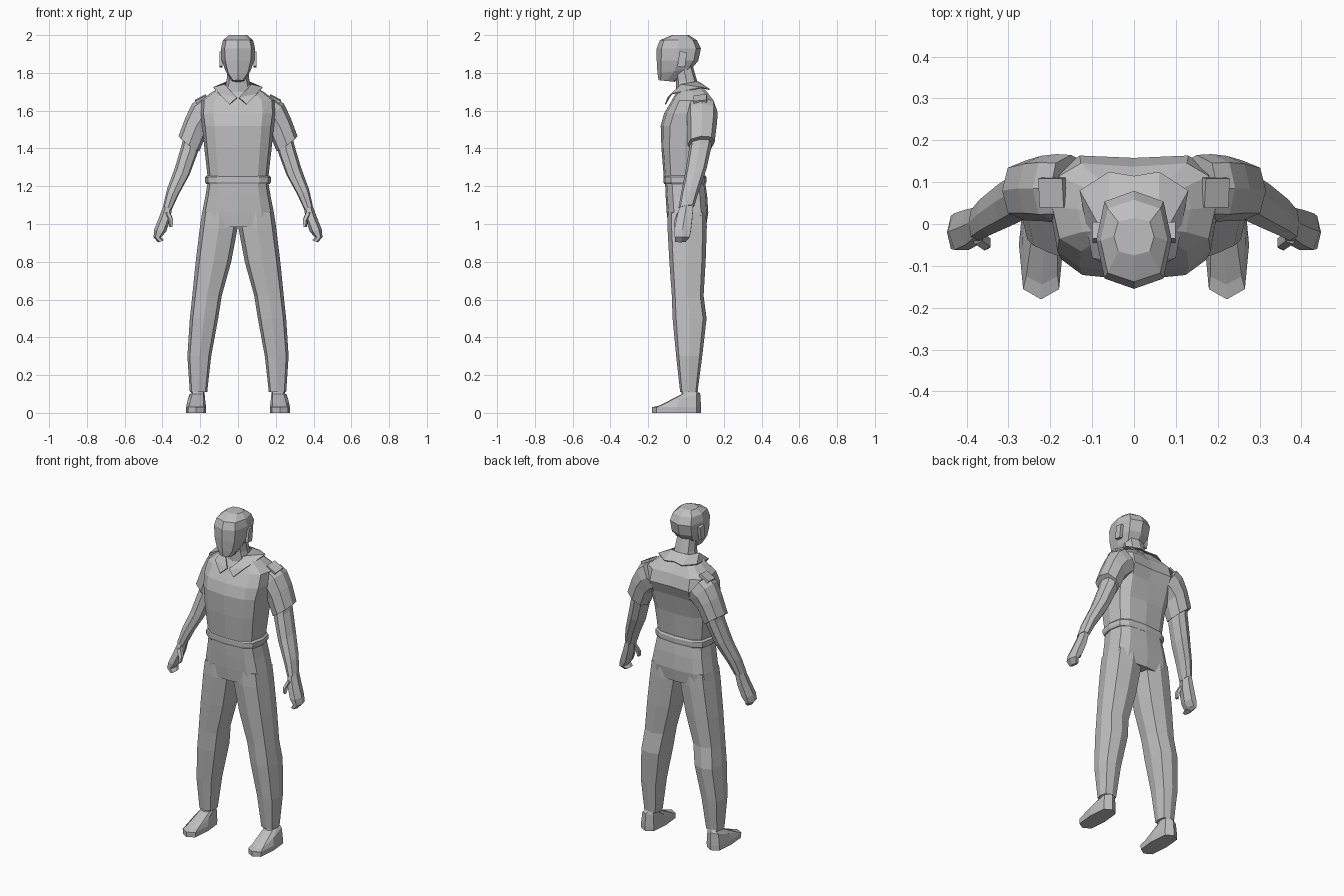
import bpy, bmesh, math
from mathutils import Vector

grey = bpy.data.materials.new("plain_grey")
grey.diffuse_color = (0.52, 0.52, 0.52, 1)


def finish(name, bm, mirror=False):
    bmesh.ops.recalc_face_normals(bm, faces=bm.faces)
    me = bpy.data.meshes.new(name)
    bm.to_mesh(me)
    bm.free()
    me.materials.append(grey)
    ob = bpy.data.objects.new(name, me)
    bpy.context.collection.objects.link(ob)
    if mirror:
        ob.modifiers.new("mirror", "MIRROR")
    return ob


def tube(name, rows, n=8, e=0.8, mirror=False):
    """Loft through rows of (x, y, z, half width, half depth, side tilt, front tilt)."""
    bm = bmesh.new()
    rings = []
    for row in rows:
        x, y, z, w, d, a, b = (list(row) + [0, 0])[:7]
        a, b = math.radians(a), math.radians(b)
        u = Vector((math.cos(a), 0, math.sin(a))) * w
        v = Vector((0, math.cos(b), math.sin(b))) * d
        ring = []
        for i in range(n):
            t = 2 * math.pi * i / n
            c, s = round(math.cos(t), 6), round(math.sin(t), 6)
            c = math.copysign(abs(c) ** e, c)
            s = math.copysign(abs(s) ** e, s)
            ring.append(bm.verts.new(Vector((x, y, z)) + u * c + v * s))
        rings.append(ring)
    for r0, r1 in zip(rings, rings[1:]):
        for i in range(n):
            j = (i + 1) % n
            bm.faces.new((r0[i], r0[j], r1[j], r1[i]))
    bm.faces.new(rings[0])
    bm.faces.new(rings[-1])
    return finish(name, bm, mirror)


def box(name, loc, size, rot, mirror=True):
    bm = bmesh.new()
    bmesh.ops.create_cube(bm, size=1)
    bmesh.ops.scale(bm, vec=size, verts=bm.verts)
    for ang, axis in zip(rot, "XYZ"):
        from_axis = {"X": (1, 0, 0), "Y": (0, 1, 0), "Z": (0, 0, 1)}[axis]
        q = Vector(from_axis)
        from mathutils import Matrix
        bmesh.ops.rotate(bm, verts=bm.verts, matrix=Matrix.Rotation(math.radians(ang), 3, q))
    bmesh.ops.translate(bm, vec=loc, verts=bm.verts)
    return finish(name, bm, mirror)


# Head, tapering to a narrow chin
tube("head", [
    (0, -.102, 1.757, .034, .043, 0, -6),
    (0, -.06, 1.81, .066, .092, 0, 8),
    (0, -.045, 1.865, .086, .11),
    (0, -.038, 1.93, .09, .117),
    (0, -.04, 1.973, .08, .098),
    (0, -.03, 2.0, .048, .045)], e=0.7)
box("ear", (.09, -.02, 1.872), (.018, .04, .08), (-8, 0, 0))
tube("neck", [
    (0, .012, 1.70, .075, .065),
    (0, .002, 1.76, .06, .056),
    (0, -.015, 1.84, .055, .05)])

# Shirt body, with a spine valley between the shoulder blades
shirt = tube("shirt_body", [
    (0, -.01, 1.24, .16, .107),
    (0, -.008, 1.40, .178, .122),
    (0, .008, 1.52, .19, .142),
    (0, .03, 1.585, .2, .146),
    (0, .04, 1.655, .195, .115),
    (0, .035, 1.70, .135, .083),
    (0, .025, 1.735, .075, .06)], n=12, e=0.62)
for v in shirt.data.vertices:
    if abs(v.co.x) < .01 and v.co.y > .08 and v.co.z > 1.45:
        v.co.y -= .018

# Open collar: an upper edge around the neck and a flared lower edge
inner = [(0, .065, 1.755), (.06, .055, 1.755), (.072, -.025, 1.74), (.006, -.098, 1.67)]
outer = [(0, .115, 1.72), (.06, .125, 1.715), (.13, .08, 1.725), (.1, -.08, 1.69), (.045, -.112, 1.635)]
bm = bmesh.new()
a = [bm.verts.new(p) for p in inner]
b = [bm.verts.new(p) for p in outer]
for i in range(3):
    bm.faces.new((a[i], b[i], b[i + 1], a[i + 1]))
bm.faces.new((a[3], b[3], b[4]))
collar = finish("collar", bm, True)
collar.modifiers.new("thickness", "SOLIDIFY").thickness = .006

# Shoulder straps and sleeves
box("shoulder_strap", (.195, .075, 1.662), (.065, .07, .016), (6, 28, 0))
tube("sleeve", [
    (.15, .085, 1.60, .085, .08, 55, 0),
    (.185, .085, 1.575, .085, .082, 48, 0),
    (.222, .085, 1.52, .072, .078, 40, 4),
    (.26, .08, 1.425, .068, .072, 36, 6)], mirror=True)

# Arms and hands
tube("arm", [
    (.247, .082, 1.45, .05, .06, 36, 5),
    (.255, .075, 1.40, .048, .06, 30, 8),
    (.295, .052, 1.28, .043, .058, 26, 12),
    (.345, .022, 1.17, .034, .05, 25, 12),
    (.372, .002, 1.09, .025, .042, 20, 8)], mirror=True)
tube("hand", [
    (.372, .002, 1.09, .024, .042, 20, 8),
    (.388, -.008, 1.03, .03, .048, 15, 5),
    (.412, -.018, .965, .032, .05, 10, 0),
    (.427, -.02, .93, .02, .045, 0, 0),
    (.408, -.03, .908, .016, .032, -20, 0)], n=6, e=0.9, mirror=True)
tube("thumb", [
    (.375, -.03, 1.065, .016, .02, 0, 20),
    (.355, -.045, 1.02, .015, .018, 0, 10),
    (.355, -.052, .985, .009, .012)], n=5, e=1, mirror=True)

# Belt and trousers
tube("belt", [
    (0, -.006, 1.212, .168, .11),
    (0, -.006, 1.222, .174, .114),
    (0, -.006, 1.248, .174, .114),
    (0, -.006, 1.258, .164, .108)], n=12, e=0.62)
tube("hips", [
    (0, -.005, 1.225, .16, .106),
    (0, .002, 1.15, .172, .11),
    (0, .008, 1.06, .19, .11),
    (0, .006, .985, .2, .1)], n=12, e=0.62)
tube("trouser_leg", [
    (.098, .006, 1.06, .092, .103),
    (.102, .006, .98, .1, .104),
    (.13, .008, .8, .094, .096),
    (.164, .009, .62, .078, .084),
    (.18, .019, .5, .075, .09),
    (.205, .017, .3, .063, .069),
    (.209, .015, .11, .046, .046)], e=0.68, mirror=True)

# Shoes with pointed toes
tube("shoe", [
    (.222, -.05, 0, .052, .13),
    (.222, -.05, .03, .053, .13),
    (.22, -.035, .07, .046, .115, 0, 17),
    (.213, .02, .105, .036, .045, 0, 8),
    (.21, .018, .13, .032, .038)], e=0.6, mirror=True)
